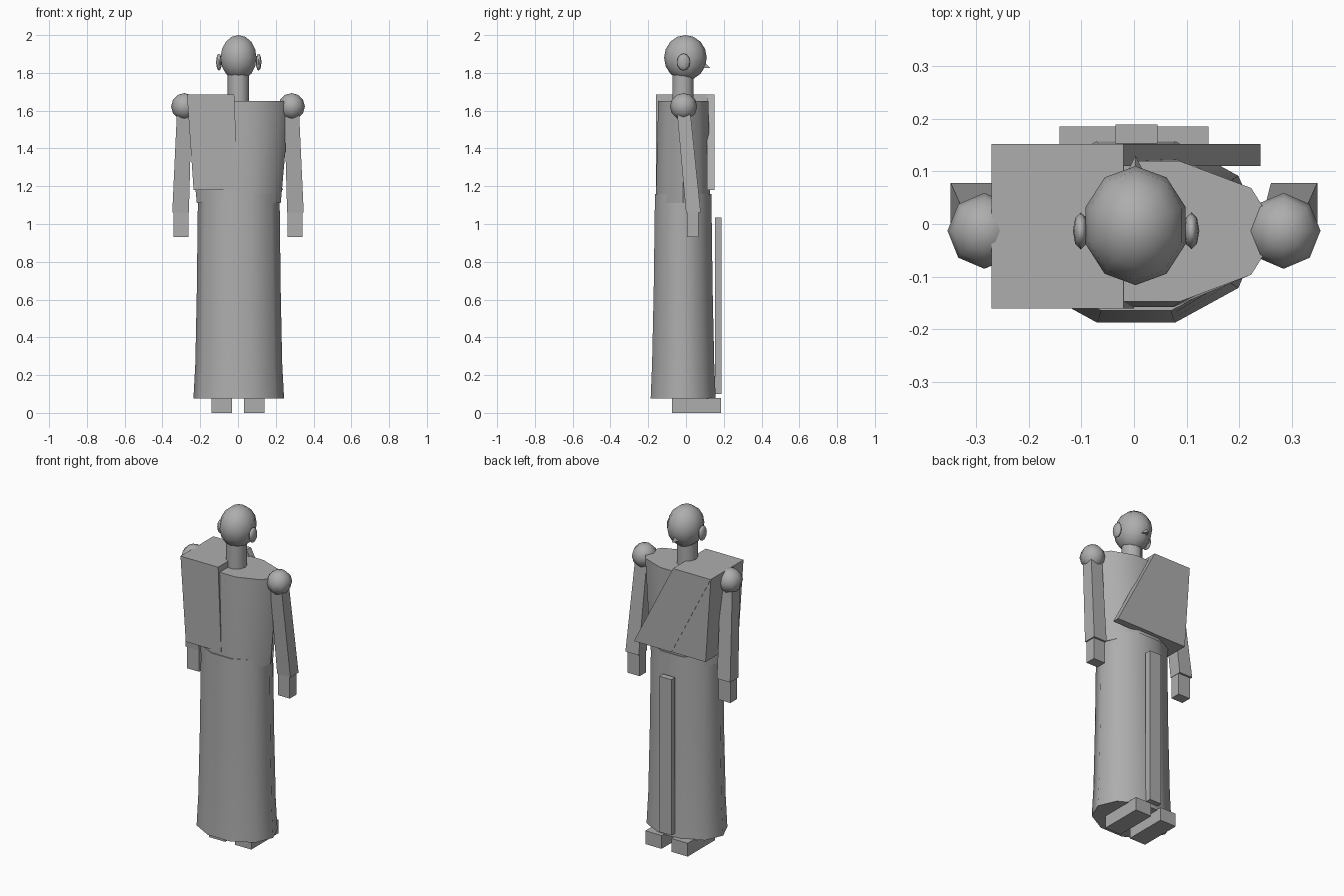
import bpy, bmesh, math

if "Cube" in bpy.data.objects:
    bpy.data.objects.remove(bpy.data.objects["Cube"])

grey = bpy.data.materials.new("plain_grey")
grey.diffuse_color = (0.42, 0.42, 0.42, 1)
grey.use_nodes = True
grey.node_tree.nodes["Principled BSDF"].inputs["Base Color"].default_value = grey.diffuse_color


def finish(name, bm, smooth=None):
    bmesh.ops.recalc_face_normals(bm, faces=bm.faces)
    me = bpy.data.meshes.new(name)
    bm.to_mesh(me)
    bm.free()
    me.materials.append(grey)
    ob = bpy.data.objects.new(name, me)
    bpy.context.collection.objects.link(ob)
    if smooth:
        bpy.ops.object.select_all(action='DESELECT')
        ob.select_set(True)
        bpy.context.view_layer.objects.active = ob
        bpy.ops.object.shade_smooth_by_angle(angle=math.radians(smooth))
    return ob


def loft(name, rings, sides, start=0.0, smooth=50):
    """Capped stack of elliptical rings: (cx, cy, z, rx, ry)."""
    bm = bmesh.new()
    loops = []
    for cx, cy, z, rx, ry in rings:
        angles = [start + math.tau * i / sides for i in range(sides)]
        loops.append([bm.verts.new((cx + rx * math.cos(a), cy + ry * math.sin(a), z))
                      for a in angles])
    for lo, hi in zip(loops, loops[1:]):
        for i in range(sides):
            j = (i + 1) % sides
            bm.faces.new((lo[i], lo[j], hi[j], hi[i]))
    bm.faces.new(loops[0])
    bm.faces.new(loops[-1])
    return finish(name, bm, smooth)


def ball(name, centre, radii, sides, rings, start=0.0):
    """Low-poly ellipsoid with its poles on z."""
    bm = bmesh.new()
    bmesh.ops.create_uvsphere(bm, u_segments=sides, v_segments=rings, radius=1)
    # spin so a vertex lies at the start angle
    v0 = max(bm.verts, key=lambda v: math.hypot(v.co.x, v.co.y))
    turn = start - math.atan2(v0.co.y, v0.co.x)
    c, s = math.cos(turn), math.sin(turn)
    for v in bm.verts:
        x, y, z = v.co
        p = (c * x - s * y, s * x + c * y, z)
        v.co = [centre[k] + radii[k] * p[k] for k in range(3)]
    return finish(name, bm, 80)


def block(name, bottom, top):
    """Tapered or sheared box: each end is (x0, x1, y0, y1, z)."""
    bm = bmesh.new()
    lo, hi = [[bm.verts.new((x, y, z)) for x, y in ((x0, y0), (x1, y0), (x1, y1), (x0, y1))]
              for x0, x1, y0, y1, z in (bottom, top)]
    for i in range(4):
        j = (i + 1) % 4
        bm.faces.new((lo[i], lo[j], hi[j], hi[i]))
    bm.faces.new(lo)
    bm.faces.new(hi)
    return finish(name, bm)


# long skirt and torso, ten-sided
loft("skirt", [(0.004, -0.015, 0.075, 0.24, 0.181),
               (0.004, -0.015, 0.26, 0.23, 0.173),
               (0.004, -0.015, 0.65, 0.222, 0.164),
               (0.004, -0.015, 1.16, 0.216, 0.157)], 10)
loft("torso", [(0.004, -0.015, 1.11, 0.222, 0.150),
               (0.004, -0.015, 1.195, 0.23, 0.150),
               (0.004, -0.014, 1.65, 0.27, 0.140)], 10)

# neck, head, nose
loft("neck", [(0.002, -0.016, 1.63, 0.057, 0.058),
              (0.002, -0.016, 1.80, 0.057, 0.058)], 10)
ball("head", (0.003, -0.003, 1.88), (0.1, 0.113, 0.12), 10, 8, math.pi / 2)
bm = bmesh.new()
base = [bm.verts.new(p) for p in ((-0.017, 0.09, 1.825), (0.023, 0.09, 1.825), (0.003, 0.09, 1.865))]
tip = bm.verts.new((0.003, 0.13, 1.825))
bm.faces.new(base)
for i in range(3):
    bm.faces.new((base[i], base[(i + 1) % 3], tip))
finish("nose", bm)

# draped cloth over one shoulder, and its diagonal sash
block("shoulder_drape", (-0.235, 0.0, -0.16, 0.15, 1.18), (-0.27, -0.02, -0.16, 0.15, 1.685))
block("diagonal_sash", (-0.01, 0.24, 0.11, 0.152, 1.18), (-0.27, -0.02, 0.11, 0.152, 1.685))

# hanging panel
block("hanging_panel", (-0.035, 0.045, 0.153, 0.189, 0.1), (-0.035, 0.045, 0.153, 0.189, 1.035))

# paired parts
for side, s in (("left", -1), ("right", 1)):
    def pair(name, bottom, top):
        def flip(e):
            xs = sorted((s * e[0], s * e[1]))
            return (*xs, *e[2:])
        block(f"{side}_{name}", flip(bottom), flip(top))

    ball(f"{side}_shoulder", (s * 0.284, -0.013, 1.622), (0.07, 0.072, 0.071), 8, 6)
    ball(f"{side}_ear", (0.004 + s * 0.105, -0.013, 1.857), (0.015, 0.035, 0.045), 8, 6)
    pair("arm", (0.26, 0.348, 0.0, 0.078, 1.06), (0.245, 0.322, -0.05, 0.02, 1.62))
    pair("hand", (0.262, 0.341, 0.004, 0.066, 0.93), (0.262, 0.341, 0.004, 0.066, 1.07))
    pair("foot", (0.033, 0.141, -0.075, 0.185, 0.0), (0.033, 0.141, -0.075, 0.185, 0.08))
